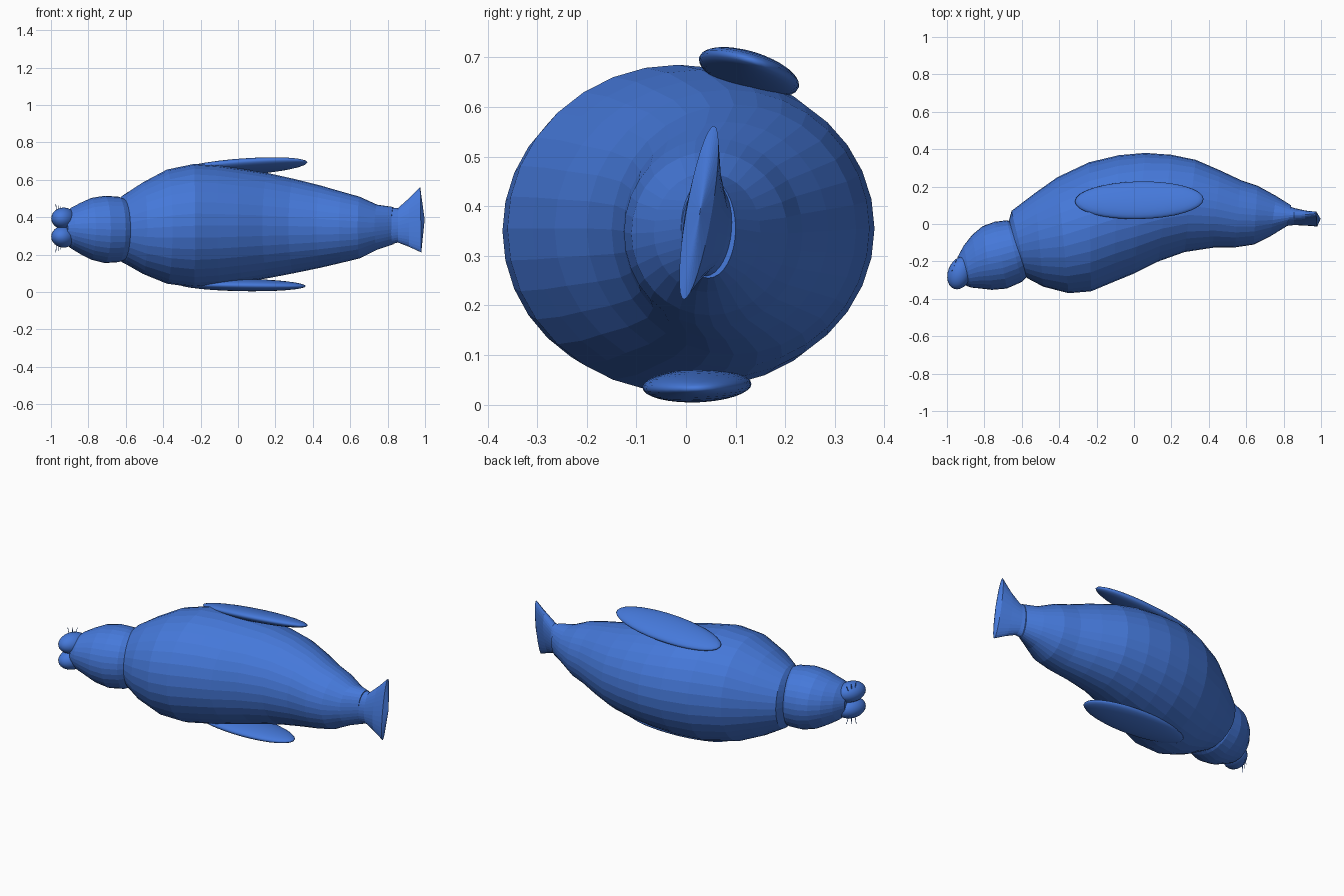
import bpy, bmesh, math
from mathutils import Vector, Matrix

if "Cube" in bpy.data.objects:
    bpy.data.objects.remove(bpy.data.objects["Cube"])

blue = bpy.data.materials.new("blue")
blue.diffuse_color = (0.06, 0.19, 0.70, 1)
blue.use_nodes = True
blue.node_tree.nodes["Principled BSDF"].inputs["Base Color"].default_value = blue.diffuse_color


def finish(bm, name, smooth=False):
    bmesh.ops.recalc_face_normals(bm, faces=bm.faces)
    me = bpy.data.meshes.new(name)
    bm.to_mesh(me)
    bm.free()
    for p in me.polygons:
        p.use_smooth = smooth
    me.materials.append(blue)
    ob = bpy.data.objects.new(name, me)
    bpy.context.collection.objects.link(ob)
    return ob


def loft(name, rings, n=32, start=None, end=None):
    """rings: (centre, axis_a, axis_b) ellipses; start/end: optional cap tips"""
    bm = bmesh.new()
    loops = []
    for c, a, b in rings:
        loops.append([bm.verts.new(c + a * math.cos(2 * math.pi * i / n)
                                   + b * math.sin(2 * math.pi * i / n)) for i in range(n)])
    for p, q in zip(loops, loops[1:]):
        for i in range(n):
            j = (i + 1) % n
            bm.faces.new((p[i], p[j], q[j], q[i]))
    for loop, tip in ((loops[0], start), (loops[-1], end)):
        if tip is None:
            bm.faces.new(loop)
        else:
            v = bm.verts.new(tip)
            for i in range(n):
                bm.faces.new((loop[i], loop[(i + 1) % n], v))
    return finish(bm, name)


def section(tx, ty, bx, by, hw, cz):
    """Ring from its back point, belly point, half width and mid height"""
    t, b = Vector((tx, ty, 0)), Vector((bx, by, 0))
    return (t + b) / 2 + Vector((0, 0, cz)), (t - b) / 2, Vector((0, 0, hw))


def ellipsoid(name, loc, radii, rx=0, ry=0, rz=0, u=32, v=16):
    bm = bmesh.new()
    rot = (Matrix.Rotation(math.radians(rz), 4, 'Z') @ Matrix.Rotation(math.radians(ry), 4, 'Y')
           @ Matrix.Rotation(math.radians(rx), 4, 'X'))
    m = Matrix.Translation(loc) @ rot @ Matrix.Diagonal((*radii, 1))
    bmesh.ops.create_uvsphere(bm, u_segments=u, v_segments=v, radius=1, matrix=m)
    return finish(bm, name, True)


# Torso, curved in the xy plane
loft("body", [section(*s) for s in (
    (-.668, .02, -.583, -.275, .165, .335),
    (-.655, .07, -.57, -.29, .18, .337),
    (-.53, .165, -.485, -.335, .245, .342),
    (-.41, .25, -.35, -.37, .305, .35),
    (-.24, .33, -.23, -.36, .33, .355),
    (-.08, .368, -.11, -.31, .32, .355),
    (.06, .38, .0, -.265, .302, .355),
    (.20, .37, .13, -.20, .28, .355),
    (.33, .343, .27, -.15, .252, .353),
    (.46, .287, .42, -.127, .22, .35),
    (.57, .235, .54, -.125, .19, .347),
    (.66, .205, .64, -.11, .165, .345),
    (.76, .15, .73, -.065, .12, .347),
    (.84, .10, .82, -.01, .10, .355))])

# Head, narrowing to the muzzle
loft("head", [section(*s) for s in (
    (-.62, .0, -.55, -.26, .155, .335),
    (-.68, .02, -.60, -.31, .175, .335),
    (-.745, .012, -.68, -.345, .18, .335),
    (-.81, -.012, -.76, -.352, .165, .338),
    (-.865, -.058, -.82, -.345, .137, .34),
    (-.91, -.115, -.87, -.34, .11, .342),
    (-.945, -.18, -.91, -.325, .075, .343))])

# Paired muzzle pads with whiskers
for side, label in ((1, "upper"), (-1, "lower")):
    z = .345 + side * .049
    ellipsoid(label + "_muzzle_pad", (-.932, -.262, z), (.063, .09, .058), rz=-20, u=24, v=12)
    for k in range(3):
        bm = bmesh.new()
        a = Vector((-.962 + .008 * (k - 1), -.225 + .02 * (k - 1), z + side * .03))
        b = Vector((-.962 + .012 * (k - 1), -.222 + .03 * (k - 1), .342 + side * (.13 - .008 * k)))
        d = b - a
        m = Matrix.Translation((a + b) / 2) @ d.to_track_quat('Z', 'Y').to_matrix().to_4x4()
        bmesh.ops.create_cone(bm, cap_ends=True, segments=6, radius1=.002, radius2=.0015,
                              depth=d.length, matrix=m)
        finish(bm, label + "_whisker")

# Side flippers
ellipsoid("upper_flipper", (.028, .127, .67), (.345, .105, .034), rx=-17, ry=-4, rz=1)
ellipsoid("lower_flipper", (.022, .022, .038), (.34, .11, .033), rx=2, ry=1)

# Flared tail fin
V = Vector
loft("tail_fin", [
    (V((.80, .048, .352)), V((0, .06, 0)), V((0, .0, .10))),
    (V((.855, .04, .357)), V((0, .045, 0)), V((0, .008, .092))),
    (V((.915, .032, .372)), V((0, .036, 0)), V((0, .018, .13))),
    (V((.977, .026, .387)), V((0, .026, 0)), V((-.003, .03, .175)))],
    end=V((.998, .028, .388)))
